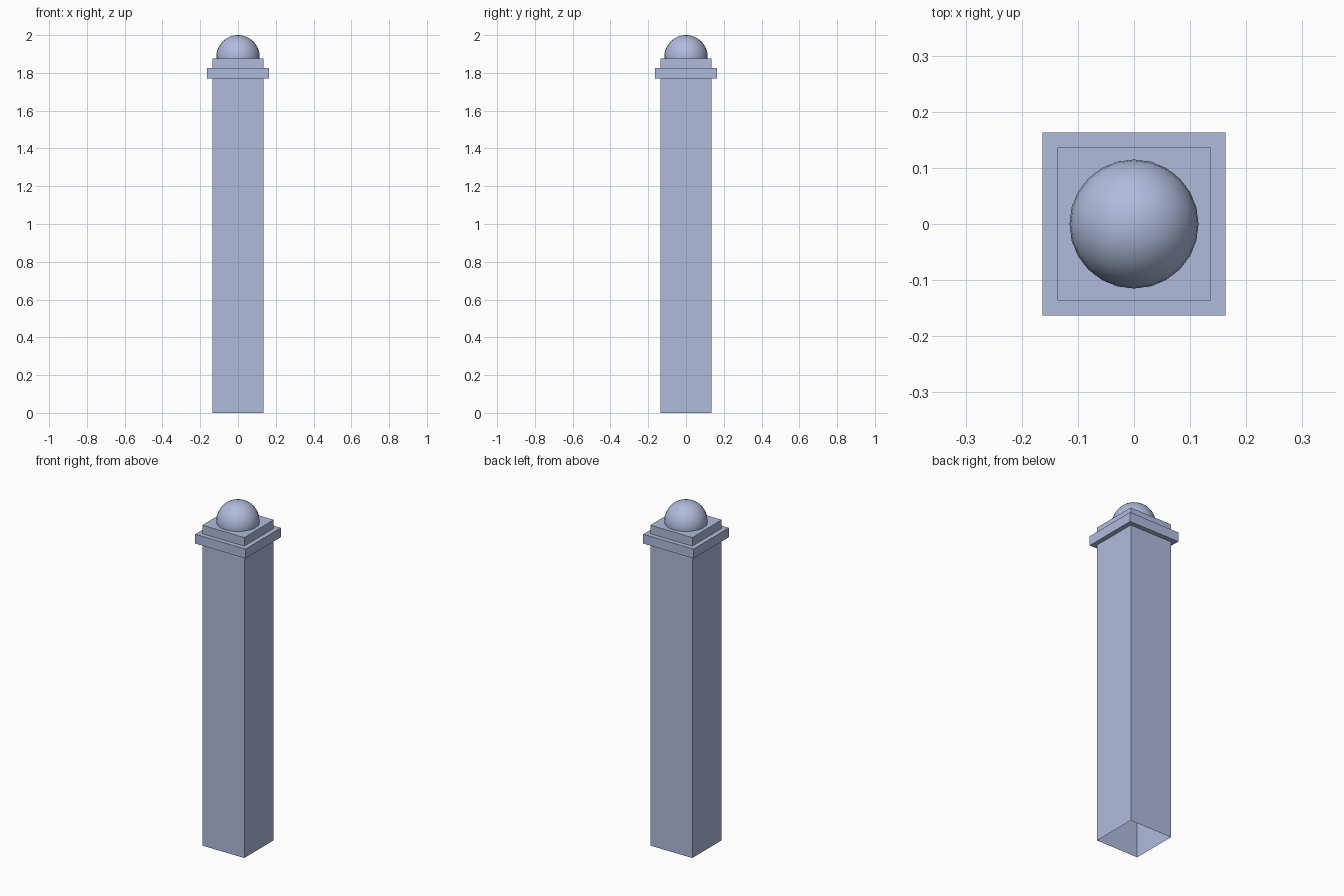
import bpy, bmesh

if "Cube" in bpy.data.objects:
    bpy.data.objects.remove(bpy.data.objects["Cube"])

mat = bpy.data.materials.new("pale blue grey")
mat.diffuse_color = (0.43, 0.50, 0.72, 1)
mat.use_nodes = True
mat.node_tree.nodes["Principled BSDF"].inputs["Base Color"].default_value = mat.diffuse_color

def finish(bm, name, smooth=False):
    bmesh.ops.recalc_face_normals(bm, faces=bm.faces)
    me = bpy.data.meshes.new(name)
    for f in bm.faces:
        f.smooth = smooth
    bm.to_mesh(me)
    bm.free()
    me.materials.append(mat)
    ob = bpy.data.objects.new(name, me)
    bpy.context.collection.objects.link(ob)
    return ob

def square_stack(name, profile, cap_top=False):
    """Skin square rings given as (half width, height)."""
    bm = bmesh.new()
    rings = [[bm.verts.new((sx * h, sy * h, z))
              for sx, sy in ((-1, -1), (1, -1), (1, 1), (-1, 1))]
             for h, z in profile]
    for a, b in zip(rings, rings[1:]):
        for i in range(4):
            j = (i + 1) % 4
            bm.faces.new((a[i], a[j], b[j], b[i]))
    if cap_top:
        bm.faces.new(rings[-1])
    return finish(bm, name)

# Post shaft (open underneath), projecting collar and plinth under the ball
W, C = 0.136, 0.163
square_stack("post", [(W, 0), (W, 1.77), (C, 1.77), (C, 1.825),
                      (W, 1.825), (W, 1.875)], cap_top=True)

# Domed finial, cut off at the plinth
R, CZ = 0.115, 1.885
bm = bmesh.new()
bmesh.ops.create_uvsphere(bm, u_segments=24, v_segments=16, radius=R)
bmesh.ops.translate(bm, verts=bm.verts, vec=(0, 0, CZ))
bmesh.ops.bisect_plane(bm, geom=bm.verts[:] + bm.edges[:] + bm.faces[:],
                       plane_co=(0, 0, 1.875), plane_no=(0, 0, 1),
                       clear_inner=True)
finish(bm, "dome_finial", smooth=True)
